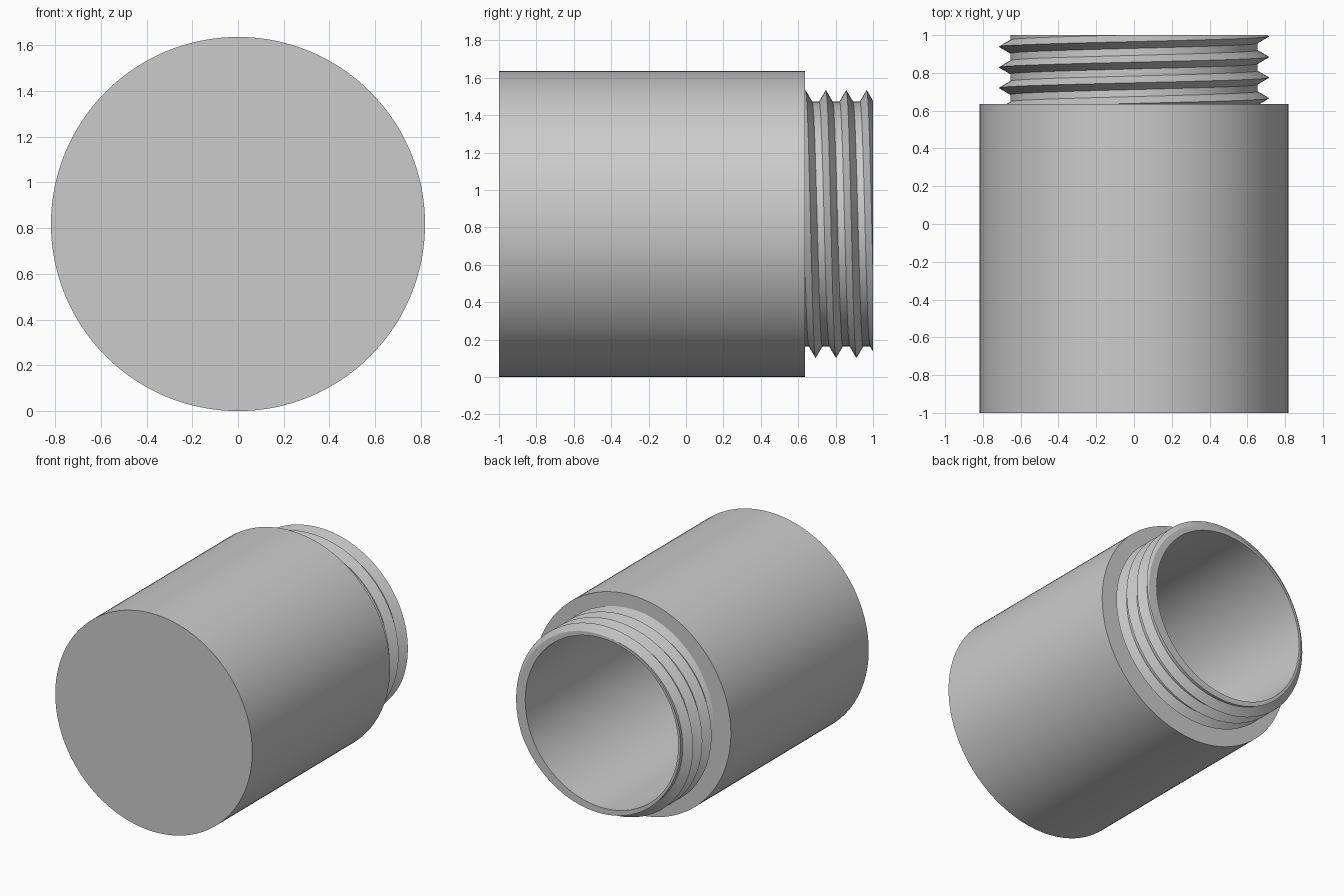
import bpy
import bmesh
from math import cos, sin, tau, hypot
from mathutils import Vector

old = bpy.data.objects.get("Cube")
if old:
    bpy.data.objects.remove(old, do_unlink=True)

SEGMENTS = 128
BODY_R = 0.818          # outer radius, also the axis height
BORE_R = 0.636
ROOT_R = 0.655          # thread valley
CREST_R = 0.716         # thread ridge
FRONT, SHOULDER, END = -1.0, 0.636, 1.0
FLOOR = -0.82           # bottom of the bore
PITCH = 0.1091
HALF_RIDGE = 0.036
RIDGE_START = 0.884     # a ridge crossing on the +x side

grey = bpy.data.materials.new("plain grey")
grey.use_nodes = True
colour = (0.6, 0.6, 0.6, 1.0)
grey.diffuse_color = colour
grey.node_tree.nodes["Principled BSDF"].inputs["Base Color"].default_value = colour


def finish(bm, name):
    bmesh.ops.recalc_face_normals(bm, faces=bm.faces)
    mesh = bpy.data.meshes.new(name)
    bm.to_mesh(mesh)
    bm.free()
    mesh.materials.append(grey)
    obj = bpy.data.objects.new(name, mesh)
    bpy.context.collection.objects.link(obj)
    bpy.ops.object.select_all(action='DESELECT')
    obj.select_set(True)
    bpy.context.view_layer.objects.active = obj
    bpy.ops.object.shade_smooth_by_angle(angle=0.5)


def on_axis(r, y, angle):
    return Vector((r * cos(angle), y, BODY_R + r * sin(angle)))


def extrude_ring(bm, edges):
    geom = bmesh.ops.extrude_edge_only(bm, edges=edges)["geom"]
    verts = [g for g in geom if isinstance(g, bmesh.types.BMVert)]
    return verts, [g for g in geom if isinstance(g, bmesh.types.BMEdge)
                   and all(v in verts for v in g.verts)]


# Hollow body: profile spun round the y axis
bm = bmesh.new()
profile = [(0, FRONT), (BODY_R, FRONT), (BODY_R, SHOULDER),
           (BORE_R, SHOULDER), (BORE_R, FLOOR), (0, FLOOR)]
points = [bm.verts.new(on_axis(r, y, 0)) for r, y in profile]
lines = [bm.edges.new(pair) for pair in zip(points, points[1:])]
bmesh.ops.spin(bm, geom=points + lines, cent=(0, 0, BODY_R), axis=(0, 1, 0),
               angle=tau, steps=SEGMENTS)
bmesh.ops.remove_doubles(bm, verts=bm.verts, dist=0.0001)
finish(bm, "hollow_body")

# Threaded neck: helical ridges, each column shifted along the pitch
bm = bmesh.new()
columns = []
for i in range(SEGMENTS + 1):
    angle = tau * i / SEGMENTS
    column = []
    for turn in range(-4, 5):
        y = RIDGE_START + PITCH * (turn - i / SEGMENTS)
        for dy, r in ((-HALF_RIDGE, ROOT_R), (0, CREST_R), (HALF_RIDGE, ROOT_R)):
            column.append(bm.verts.new(on_axis(r, y + dy, angle)))
    columns.append(column)
for a, b in zip(columns, columns[1:]):
    for j in range(len(a) - 1):
        bm.faces.new((a[j], a[j + 1], b[j + 1], b[j]))
bmesh.ops.remove_doubles(bm, verts=bm.verts, dist=0.0001)

# Trim the thread square at the shoulder and the open end
for y, direction in ((SHOULDER, -1), (END, 1)):
    bmesh.ops.bisect_plane(bm, geom=bm.verts[:] + bm.edges[:] + bm.faces[:],
                           plane_co=(0, y, 0), plane_no=(0, direction, 0),
                           clear_outer=True)
bmesh.ops.remove_doubles(bm, verts=bm.verts, dist=0.0001)

# Rim and inner wall of the neck
rim = [e for e in bm.edges if e.is_boundary
       and all(abs(v.co.y - END) < 0.001 for v in e.verts)]
verts, edges = extrude_ring(bm, rim)
for v in verts:
    scale = BORE_R / hypot(v.co.x, v.co.z - BODY_R)
    v.co.x *= scale
    v.co.z = BODY_R + (v.co.z - BODY_R) * scale
verts, edges = extrude_ring(bm, edges)
for v in verts:
    v.co.y = SHOULDER
finish(bm, "threaded_neck")
